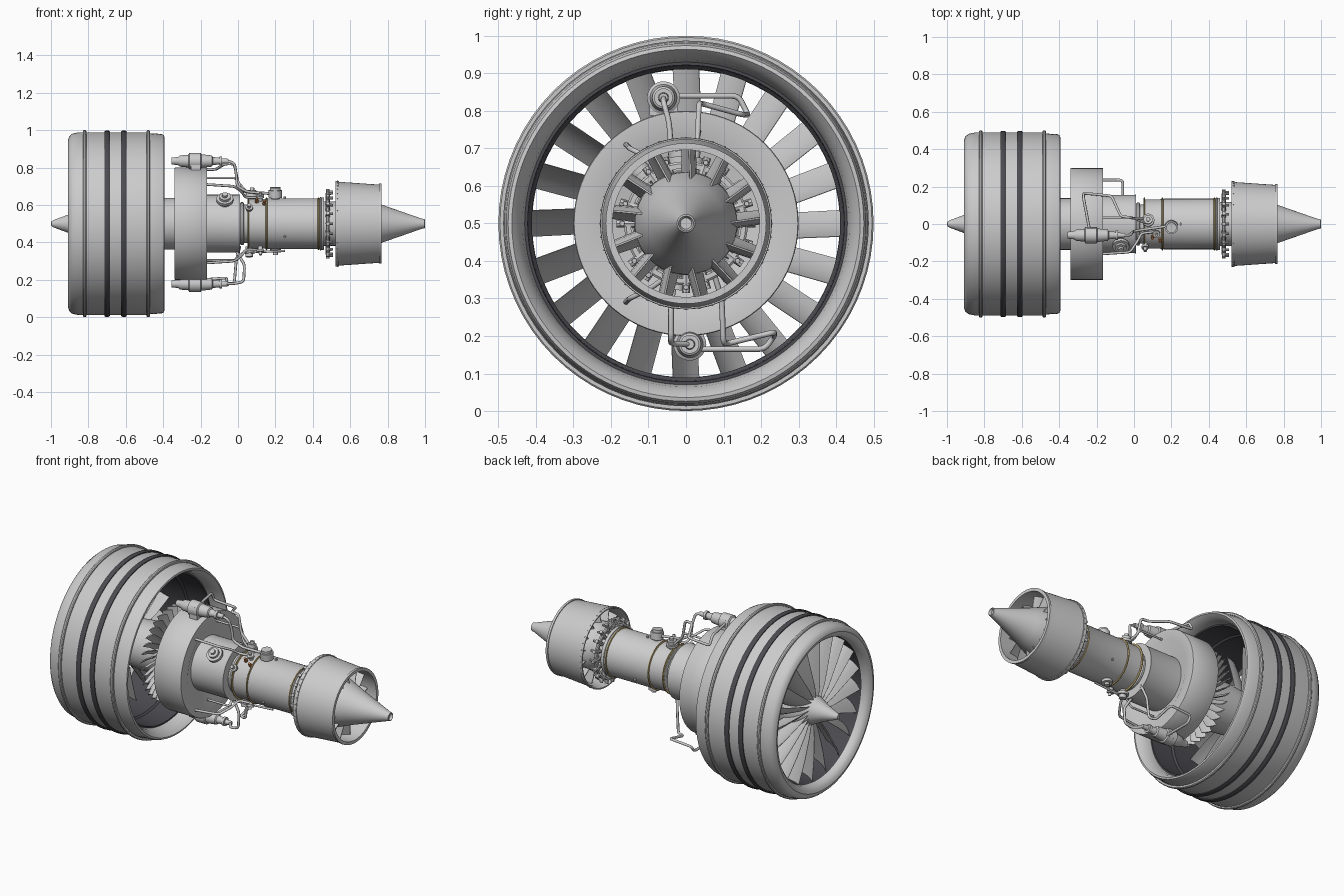
import bpy, bmesh
from math import sin, cos, pi, radians
from mathutils import Matrix, Vector

if "Cube" in bpy.data.objects:
    bpy.data.objects.remove(bpy.data.objects["Cube"])

AX = 0.5  # height of the engine axis


def material(name, rgb):
    m = bpy.data.materials.new(name)
    m.diffuse_color = (*rgb, 1)
    m.use_nodes = True
    m.node_tree.nodes["Principled BSDF"].inputs["Base Color"].default_value = m.diffuse_color
    return m


DARK = material("dark_rubber", (0.07, 0.07, 0.08))
GOLD = material("gold", (0.50, 0.38, 0.16))
COPPER = material("copper", (0.55, 0.22, 0.08))


def finish(name, bm, mat=None, angle=35):
    bmesh.ops.remove_doubles(bm, verts=bm.verts, dist=1e-5)
    bmesh.ops.recalc_face_normals(bm, faces=bm.faces)
    me = bpy.data.meshes.new(name)
    bm.to_mesh(me)
    bm.free()
    ob = bpy.data.objects.new(name, me)
    bpy.context.collection.objects.link(ob)
    if mat:
        me.materials.append(mat)
    bpy.ops.object.select_all(action='DESELECT')
    ob.select_set(True)
    bpy.context.view_layer.objects.active = ob
    bpy.ops.object.shade_smooth_by_angle(angle=radians(angle))
    return ob


def lathe(name, prof, seg=72, mat=None, closed=False, y=0, z=AX):
    """Revolve (x, radius) points about an axis parallel to X."""
    bm = bmesh.new()
    rows = [[bm.verts.new((x, y + r * sin(2 * pi * k / seg), z + r * cos(2 * pi * k / seg)))
             for k in range(seg)] for x, r in prof]
    pairs = list(zip(rows, rows[1:])) + ([(rows[-1], rows[0])] if closed else [])
    for a, b in pairs:
        for k in range(seg):
            j = (k + 1) % seg
            bm.faces.new((a[k], a[j], b[j], b[k]))
    if not closed:
        for row, (x, r) in ((rows[0], prof[0]), (rows[-1], prof[-1])):
            if r > 1e-4:
                bm.faces.new(row)
    return finish(name, bm, mat)


def band(name, x, r, w, t, mat=None):
    """Flange ring with softened edges."""
    h = w / 2
    return lathe(name, [(x - h, r - t), (x - h, r - t * .3), (x - h * .5, r), (x + h * .5, r),
                        (x + h, r - t * .3), (x + h, r - t)], mat=mat, closed=True)


def blades(name, n, x, stations, thick, phase=0):
    """Blade row; stations are (radius, chord, stagger degrees, lean)."""
    bm = bmesh.new()
    for k in range(n):
        rot = Matrix.Translation((0, 0, AX)) @ Matrix.Rotation(2 * pi * (k + phase) / n, 4, 'X')
        loops = []
        for r, c, st, lean in stations:
            a, up, lo = radians(st), [], []
            for i in range(6):
                u = i / 5 - .5
                camber = c * .10 * (1 - 4 * u * u)
                h = thick * (1.1 - 3.6 * u * u) / 2
                for d, out in ((h, up), (-h, lo)):
                    v = camber + d
                    out.append(rot @ Vector((x + u * c * cos(a) - v * sin(a),
                                             lean + u * c * sin(a) + v * cos(a), r)))
            loops.append([bm.verts.new(p) for p in up + lo[::-1]])
        for a, b in zip(loops, loops[1:]):
            for i in range(12):
                j = (i + 1) % 12
                bm.faces.new((a[i], a[j], b[j], b[i]))
        bm.faces.new(loops[0])
        bm.faces.new(loops[-1])
    return finish(name, bm)


def studs(name, n, x, r, rad, height, seg=8, axial=False, mat=None):
    """Small cylinders around the axis, radial or along X."""
    bm = bmesh.new()
    for k in range(n):
        m = (Matrix.Translation((0, 0, AX)) @ Matrix.Rotation(2 * pi * k / n, 4, 'X')
             @ Matrix.Translation((x, 0, r)))
        if axial:
            m = m @ Matrix.Rotation(pi / 2, 4, 'Y')
        bmesh.ops.create_cone(bm, cap_ends=True, segments=seg, radius1=rad, radius2=rad * .85,
                              depth=height, matrix=m)
    return finish(name, bm, mat)


def fitting(name, x, ang, r, steps, seg=20, mat=None):
    """Stacked cylinders (radius, height) standing on the casing at an angle from the top."""
    bm = bmesh.new()
    base = Matrix.Translation((x, 0, AX)) @ Matrix.Rotation(radians(ang), 4, 'X')
    for rad, h in steps:
        bmesh.ops.create_cone(bm, cap_ends=True, segments=seg, radius1=rad, radius2=rad,
                              depth=h, matrix=base @ Matrix.Translation((0, 0, r + h / 2)))
        r += h
    return finish(name, bm, mat)


def pipe(name, pts, r=.0075):
    """Tube with rounded bends."""
    P = [Vector(p) for p in pts]
    path = [P[0]]
    for a, b, c in zip(P, P[1:], P[2:]):
        d = min(.018, (a - b).length * .45, (c - b).length * .45)
        s, e = b + (a - b).normalized() * d, b + (c - b).normalized() * d
        path += [s * (1 - t) ** 2 + b * 2 * t * (1 - t) + e * t * t for t in (0, .25, .5, .75, 1)]
    path.append(P[-1])
    cu = bpy.data.curves.new(name, 'CURVE')
    cu.dimensions, cu.bevel_depth, cu.bevel_resolution, cu.use_fill_caps = '3D', r, 2, True
    sp = cu.splines.new('POLY')
    sp.points.add(len(path) - 1)
    for q, p in zip(sp.points, path):
        q.co = (*p, 1)
    ob = bpy.data.objects.new(name, cu)
    bpy.context.collection.objects.link(ob)
    bpy.ops.object.select_all(action='DESELECT')
    ob.select_set(True)
    bpy.context.view_layer.objects.active = ob
    bpy.ops.object.convert(target='MESH')
    bpy.ops.object.shade_smooth_by_angle(angle=radians(50))


# Fan case with rolled intake lip and rear lip
lathe("fan_case", [(-.86, .41), (-.885, .416), (-.902, .432), (-.908, .45), (-.902, .468), (-.885, .482),
                   (-.85, .489), (-.48, .489), (-.475, .484), (-.41, .480), (-.396, .474), (-.394, .464),
                   (-.41, .45), (-.44, .436), (-.475, .43), (-.85, .43)], 96, closed=True)
lathe("case_liner", [(-.86, .411), (-.62, .411), (-.61, .42), (-.475, .422), (-.475, .431), (-.86, .431)],
      96, DARK, closed=True)
for i, x in enumerate((-.82, -.48)):
    band(f"case_flange_{i}", x, .5, .018, .014)
for i, x in enumerate((-.70, -.61)):
    band(f"dark_band_{i}", x, .498, .03, .014, DARK)

# Fan: spinner, hub and blades
lathe("spinner", [(-1, 0), (-.998, .012), (-.985, .02), (-.91, .048), (-.86, .072), (-.82, .095), (-.76, .12),
                  (-.60, .138), (-.34, .138)], 48)
blades("fan_blades", 20, -.79, [(.06, .13, 20, 0), (.15, .15, 24, .004), (.28, .15, 27, .006),
                                (.412, .14, 30, 0)], .008)
blades("compressor_blades", 36, -.43, [(.13, .06, 25, 0), (.2, .06, 32, .004), (.27, .055, 38, 0)], .006)

# Core: drum, compressor section, combustor barrel
lathe("core_drum", [(-.34, .13), (-.34, .298), (-.335, .30), (-.168, .30), (-.165, .298), (-.165, .235),
                    (-.20, .155)])
lathe("compressor_case", [(-.24, .155), (.0, .155), (.012, .158), (.012, .11), (.03, .11), (.03, .104),
                          (.05, .104), (.05, .132), (.14, .132), (.16, .135), (.43, .135), (.44, .14),
                          (.46, .14), (.46, .118), (.62, .118)])
band("compressor_flange", .022, .115, .02, .02)
for i, x in enumerate((.055, .152, .43)):
    band(f"gold_ring_{i}", x, .141, .009, .012, GOLD)
band("seal_ring", .442, .143, .008, .012)
studs("barrel_sensors", 3, .25, .138, .007, .015)

# Fuel nozzle ring in front of the exhaust
band("nozzle_manifold", .48, .165, .018, .018)
studs("fuel_nozzles", 20, .48, .155, .012, .06)
studs("fuel_nozzle_tips", 20, .49, .170, .008, .035, axial=True)
studs("nozzle_stems", 20, .475, .135, .006, .05)

# Exhaust duct, struts and tail cone
lathe("exhaust_duct", [(.52, .222), (.52, .229), (.54, .228), (.54, .224), (.755, .209), (.755, .214), (.768, .214),
                       (.768, .196), (.60, .208), (.54, .214)], closed=True)
studs("exhaust_rivets", 40, .532, .227, .003, .008)
blades("exhaust_struts", 13, .64, [(.10, .17, 8, 0), (.16, .15, 8, 0), (.212, .13, 8, 0)], .022)
lathe("tail_cone", [(.53, .118), (.56, .138), (.68, .136), (.765, .103), (.98, .028), (.998, .024), (1, .02),
                    (.985, .015), (.985, 0)], 48)

# Actuator pods above and below the drum
POD = [(-.355, 0), (-.355, .018), (-.32, .022), (-.31, .03), (-.265, .034), (-.26, .044), (-.20, .044),
       (-.195, .036), (-.14, .03), (-.135, .022), (-.10, .018), (-.10, .025), (-.085, .025), (-.085, .014),
       (-.05, .012), (-.05, 0)]
for tag, y, z, s in (("upper", -.06, .835, 1), ("lower", .01, .178, -1)):
    lathe(f"{tag}_pod", POD, 20, y=y, z=z)
    bm = bmesh.new()
    bmesh.ops.create_cube(bm, size=1, matrix=Matrix.Translation((-.225, y, z - s * .012))
                          @ Matrix.Diagonal((.05, .075, .07, 1)))
    finish(f"{tag}_pod_bracket", bm)

# Pipework
pipe("upper_pod_pipe", [(-.06, -.06, .835), (-.02, -.06, .825), (-.01, -.045, .77), (-.005, -.04, .70),
                        (.05, -.03, .67), (.19, -.01, .66)])
pipe("upper_loop_pipe", [(-.24, -.02, .84), (-.27, .14, .84), (-.27, .165, .79), (-.12, .15, .79),
                         (-.07, .04, .82), (-.02, .035, .82), (0, .03, .72), (.06, .03, .655)])
pipe("upper_branch", [(-.17, .035, .745), (-.01, .035, .745), (.02, .02, .68), (.08, .0, .65)], .006)
pipe("lower_pod_pipe", [(-.06, .01, .178), (-.02, -.04, .18), (.03, -.04, .19), (.035, -.04, .28), (-.01, -.03, .355)])
pipe("lower_loop_pipe", [(-.2, .03, .165), (-.2, .21, .165), (-.2, .235, .20), (-.06, .235, .21),
                         (-.06, .11, .18), (-.02, .10, .18), (-.01, .095, .30), (.01, .07, .38)])
pipe("lower_branch", [(-.17, -.04, .305), (-.01, -.04, .305), (.02, -.04, .345), (.25, -.03, .355)], .006)
for tag, s in (("upper", 1), ("lower", -1)):
    pipe(f"{tag}_side_pipe", [(-.17, -.16, AX + s * .21), (-.02, -.15, AX + s * .20), (.02, -.09, AX + s * .17),
                              (.04, -.05, AX + s * .14), (.12, -.04, AX + s * .14)], .007)

# Valves and sensors on the casing (angle from top, positive towards the front)
fitting("bleed_valve", -.07, 42, .145, [(.035, .02), (.045, .018), (.03, .015), (.015, .015)])
fitting("top_valve", .075, -8, .125, [(.022, .02), (.034, .014), (.024, .02), (.012, .015)])
fitting("top_canister", .2, 6, .125, [(.024, .015), (.036, .04), (.028, .015)])
fitting("front_valve", .06, 55, .125, [(.014, .02), (.02, .012), (.01, .02)], 12)
fitting("lower_valve", .06, 172, .125, [(.02, .02), (.032, .014), (.02, .02)])
fitting("lower_canister", .2, 185, .125, [(.024, .012), (.03, .016), (.014, .014)])
fitting("copper_plug", .10, 30, .13, [(.01, .015), (.007, .012)], 8, COPPER)
fitting("copper_plug_rear", .14, 38, .13, [(.01, .015), (.007, .01)], 8, COPPER)
for i, a in enumerate((20, 160)):
    fitting(f"side_fitting_{i}", .12, a, .13, [(.012, .02), (.02, .012), (.008, .015)], 12)
